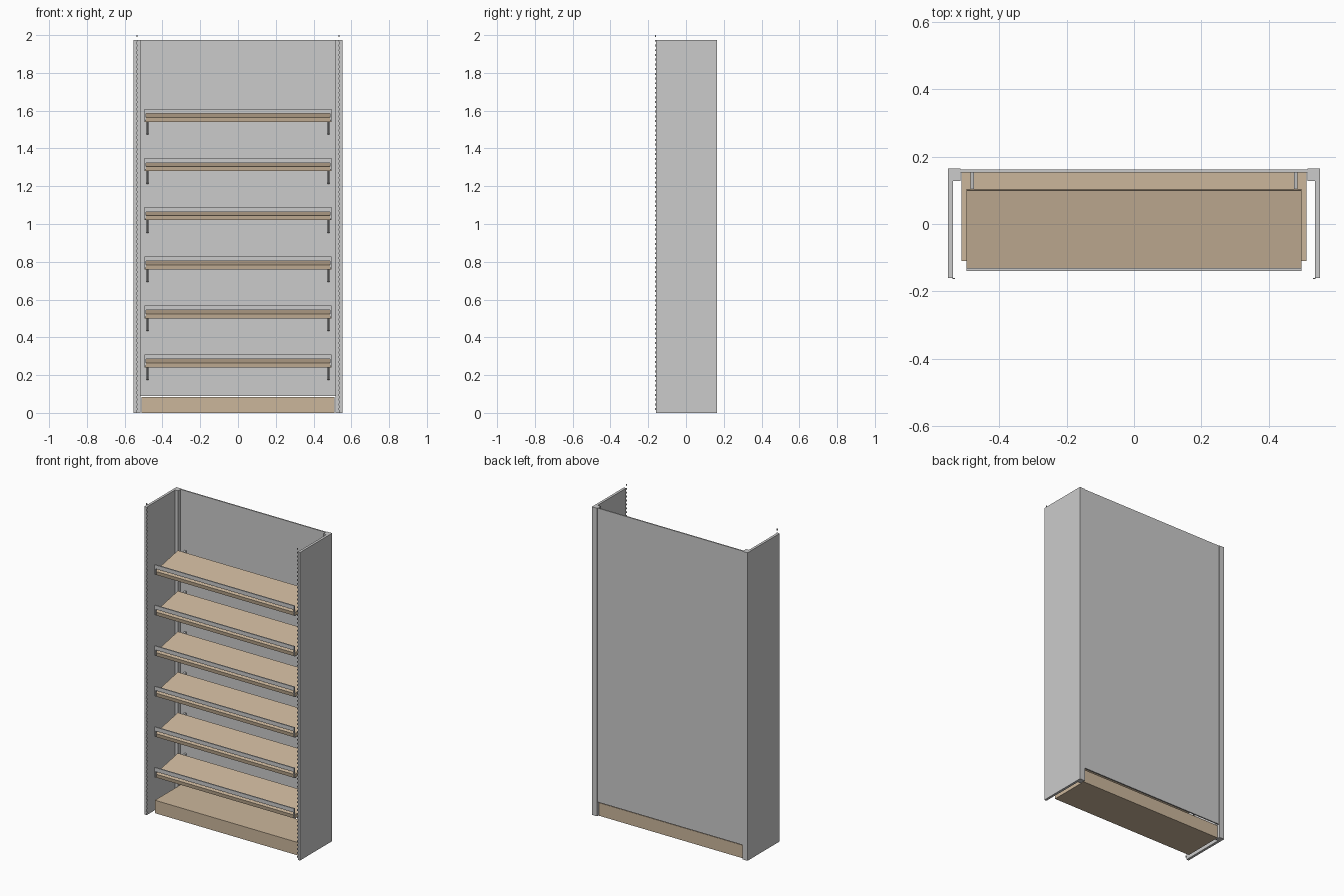
import bpy
import bmesh
from math import cos, sin, pi

if "Cube" in bpy.data.objects:
    bpy.data.objects.remove(bpy.data.objects["Cube"])

wood = bpy.data.materials.new("light_wood")
wood.diffuse_color = (0.60, 0.47, 0.33, 1)
wood.use_nodes = True
wood.node_tree.nodes["Principled BSDF"].inputs["Base Color"].default_value = wood.diffuse_color


def finish(name, bm, mat=None):
    bmesh.ops.recalc_face_normals(bm, faces=bm.faces)
    mesh = bpy.data.meshes.new(name)
    bm.to_mesh(mesh)
    bm.free()
    ob = bpy.data.objects.new(name, mesh)
    bpy.context.collection.objects.link(ob)
    if mat:
        mesh.materials.append(mat)
    return ob


def extrude(bm, pts, vec):
    face = bm.faces.new([bm.verts.new(p) for p in pts])
    ext = bmesh.ops.extrude_face_region(bm, geom=[face])
    verts = [g for g in ext["geom"] if isinstance(g, bmesh.types.BMVert)]
    bmesh.ops.translate(bm, verts=verts, vec=vec)


def add_box(bm, x0, x1, y0, y1, z0, z1):
    extrude(bm, [(x0, y0, z0), (x1, y0, z0), (x1, y1, z0), (x0, y1, z0)],
            (0, 0, z1 - z0))


def box(name, *dims, mat=None):
    bm = bmesh.new()
    add_box(bm, *dims)
    return finish(name, bm, mat)


def yz_profile(name, x0, x1, pts, mat=None):
    bm = bmesh.new()
    extrude(bm, [(x0, y, z) for y, z in pts], (x1 - x0, 0, 0))
    return finish(name, bm, mat)


# Plinth and back panel
box("base_plinth", -0.512, 0.512, -0.11, 0.152, 0, 0.083, mat=wood)
box("back_panel", -0.515, 0.515, 0.153, 0.161, 0.09, 1.975)

for s, side in ((-1, "left"), (1, "right")):
    # Side wall with its rear post, one L-shaped section
    bm = bmesh.new()
    section = [(0.552, -0.16), (0.552, 0.165), (0.515, 0.165),
               (0.515, 0.128), (0.536, 0.128), (0.536, -0.16)]
    extrude(bm, [(s * x, y, 0) for x, y in section], (0, 0, 1.975))
    finish(side + "_side_wall", bm)

    # Row of small slot marks along the front edge
    bm = bmesh.new()
    for i in range(80):
        z = 0.015 + i * 0.025
        xs = sorted((s * 0.531, s * 0.538))
        add_box(bm, *xs, -0.163, -0.160, z, z + 0.010)
    finish(side + "_slot_strip", bm)

# Six tilted shelves with rail and brackets
for i in range(6):
    z = 0.24 + i * 0.26
    n = str(i + 1)
    yz_profile("shelf_" + n, -0.496, 0.496,
               [(-0.131, z + 0.024), (0.099, z + 0.069),
                (0.104, z + 0.046), (-0.127, z)], wood)

    # Front rail held above the board by two end posts
    bm = bmesh.new()
    add_box(bm, -0.496, 0.496, -0.139, -0.131, z + 0.044, z + 0.069)
    for s in (-1, 1):
        xs = sorted((s * 0.496, s * 0.488))
        add_box(bm, *xs, -0.137, -0.131, z + 0.005, z + 0.046)
    finish("shelf_rail_" + n, bm)

    # Wedge brackets with a rounded lower heel
    heel = [(0.142 + 0.011 * sin(a * pi / 6), z - 0.056 - 0.011 * cos(a * pi / 6))
            for a in range(4)]
    for s, side in ((-1, "left"), (1, "right")):
        x0, x1 = sorted((s * 0.474, s * 0.485))
        yz_profile(side + "_bracket_" + n, x0, x1,
                   [(-0.10, z + 0.002)] + heel +
                   [(0.153, z + 0.053), (0.103, z + 0.045), (-0.10, z + 0.0055)])
